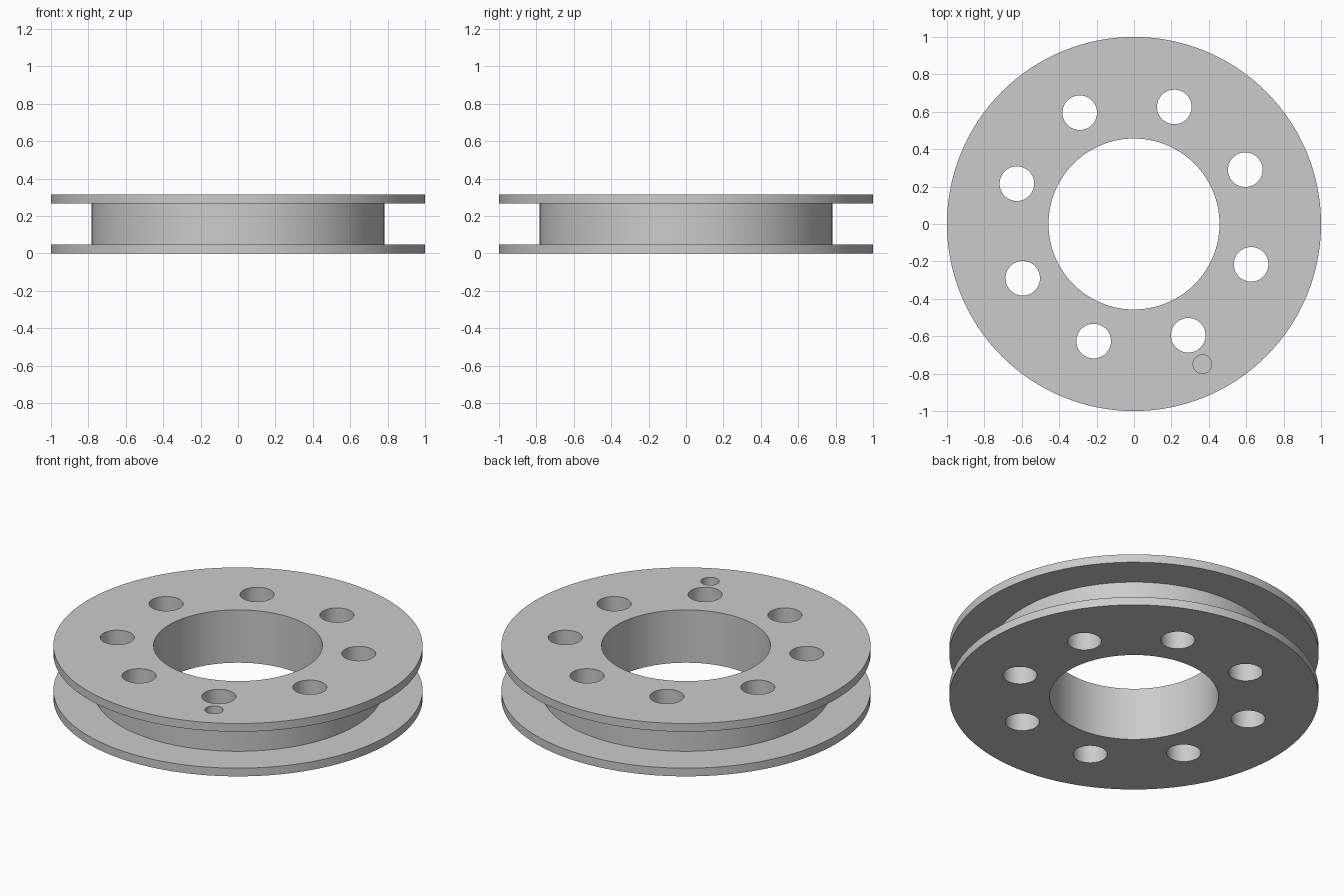
import bpy
import bmesh
from math import radians, cos, sin, tau
from mathutils import Matrix

OUTER, HUB, BORE = 1.0, 0.784, 0.457
HEIGHT, FLANGE = 0.316, 0.049
BOLT_CIRCLE, BOLT_RADIUS, BOLT_COUNT = 0.662, 0.0925, 8
PIN_CIRCLE, PIN_RADIUS = 0.834, 0.05
FIRST_ANGLE = radians(-64)
SEGMENTS = 128

default = bpy.data.objects.get("Cube")
if default:
    bpy.data.objects.remove(default, do_unlink=True)

grey = bpy.data.materials.new("plain grey")
grey.use_nodes = True
colour = (0.6, 0.6, 0.6, 1)
grey.diffuse_color = colour
grey.node_tree.nodes["Principled BSDF"].inputs["Base Color"].default_value = colour


def add_object(name, bm):
    bmesh.ops.recalc_face_normals(bm, faces=bm.faces)
    mesh = bpy.data.meshes.new(name)
    bm.to_mesh(mesh)
    bm.free()
    mesh.materials.append(grey)
    obj = bpy.data.objects.new(name, mesh)
    bpy.context.collection.objects.link(obj)
    return obj


def lathe(name, profile):
    """Revolve a closed (radius, height) profile around z."""
    bm = bmesh.new()
    rings = []
    for i in range(SEGMENTS):
        a = tau * i / SEGMENTS
        rings.append([bm.verts.new((r * cos(a), r * sin(a), z)) for r, z in profile])
    for i, ring in enumerate(rings):
        following = rings[(i + 1) % SEGMENTS]
        for j in range(len(profile)):
            k = (j + 1) % len(profile)
            bm.faces.new((ring[j], following[j], following[k], ring[k]))
    return add_object(name, bm)


def add_drill(bm, circle, angle, radius, low, high):
    place = Matrix.Translation((circle * cos(angle), circle * sin(angle), (low + high) / 2))
    bmesh.ops.create_cone(bm, cap_ends=True, segments=48, radius1=radius,
                          radius2=radius, depth=high - low, matrix=place)


# Spool body: two flanges joined by a narrower hub, with a central bore
top = HEIGHT - FLANGE
spool = lathe("flanged_spool", [
    (BORE, 0), (OUTER, 0), (OUTER, FLANGE), (HUB, FLANGE),
    (HUB, top), (OUTER, top), (OUTER, HEIGHT), (BORE, HEIGHT)])

# Bolt holes run right through; the pin hole pierces the upper flange only
bm = bmesh.new()
for i in range(BOLT_COUNT):
    add_drill(bm, BOLT_CIRCLE, FIRST_ANGLE + tau * i / BOLT_COUNT, BOLT_RADIUS, -0.1, HEIGHT + 0.1)
add_drill(bm, PIN_CIRCLE, FIRST_ANGLE, PIN_RADIUS, top - 0.01, HEIGHT + 0.1)
drills = add_object("hole_cutters", bm)
drills.hide_render = True

cut = spool.modifiers.new("holes", "BOOLEAN")
cut.operation = "DIFFERENCE"
cut.solver = "EXACT"
cut.object = drills

bpy.ops.object.select_all(action="DESELECT")
spool.select_set(True)
bpy.context.view_layer.objects.active = spool
bpy.ops.object.modifier_apply(modifier=cut.name)
bpy.data.objects.remove(drills, do_unlink=True)

# Round walls smooth, rims crisp
bpy.ops.object.shade_smooth_by_angle(angle=radians(30))
